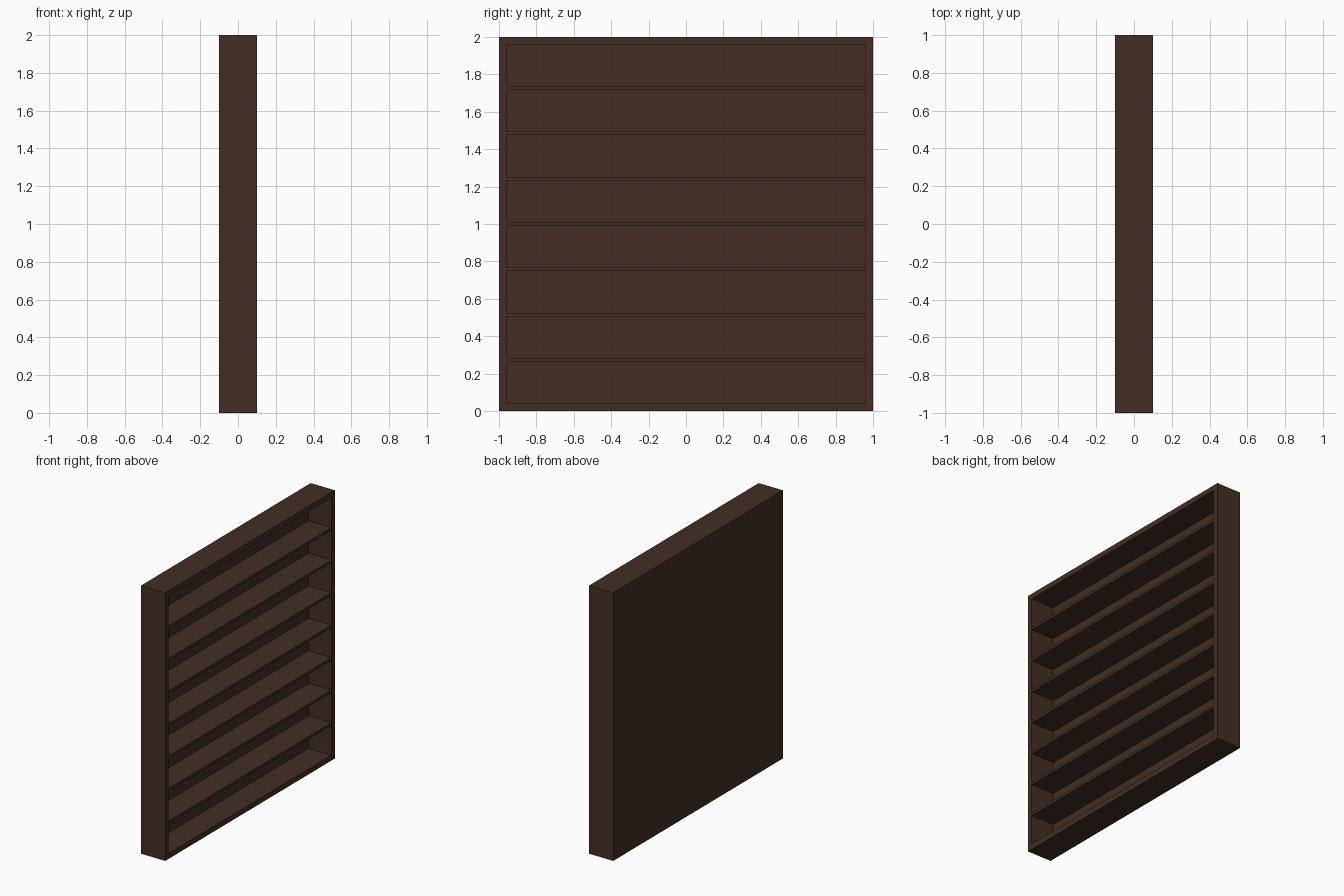
import bpy

cube = bpy.data.objects.get("Cube")
if cube:
    bpy.data.objects.remove(cube, do_unlink=True)

WIDTH, HEIGHT, DEPTH = 2.0, 2.0, 0.2
FRAME, SHELF, BACK = 0.04, 0.02, 0.01
BAYS = 8

wood = bpy.data.materials.new("dark_brown_wood")
wood.use_nodes = True
colour = (0.056, 0.027, 0.018, 1)
wood.diffuse_color = colour
wood.node_tree.nodes["Principled BSDF"].inputs["Base Color"].default_value = colour


def board(name, low, high):
    """Box spanning two opposite corners."""
    centre = [(a + b) / 2 for a, b in zip(low, high)]
    bpy.ops.mesh.primitive_cube_add(size=1, location=centre)
    ob = bpy.context.object
    ob.name = name
    ob.scale = [b - a for a, b in zip(low, high)]
    bpy.ops.object.transform_apply(location=False, rotation=False, scale=True)
    ob.data.materials.append(wood)
    return ob


x0, x1 = -DEPTH / 2, DEPTH / 2
y0, y1 = -WIDTH / 2, WIDTH / 2
inner0, inner1 = y0 + FRAME, y1 - FRAME

# Outer frame
board("front_side_board", (x0, y0, 0), (x1, inner0, HEIGHT))
board("back_side_board", (x0, inner1, 0), (x1, y1, HEIGHT))
board("bottom_board", (x0, inner0, 0), (x1, inner1, FRAME))
board("top_board", (x0, inner0, HEIGHT - FRAME), (x1, inner1, HEIGHT))

# Thin panel closing the -x side
board("rear_panel", (x0, inner0, FRAME), (x0 + BACK, inner1, HEIGHT - FRAME))

# Evenly spaced shelves, flush with the open side
pitch = (HEIGHT - 2 * FRAME + SHELF) / BAYS
for i in range(1, BAYS):
    top = FRAME + i * pitch
    board(f"shelf_{i}", (x0 + BACK, inner0, top - SHELF), (x1, inner1, top))
